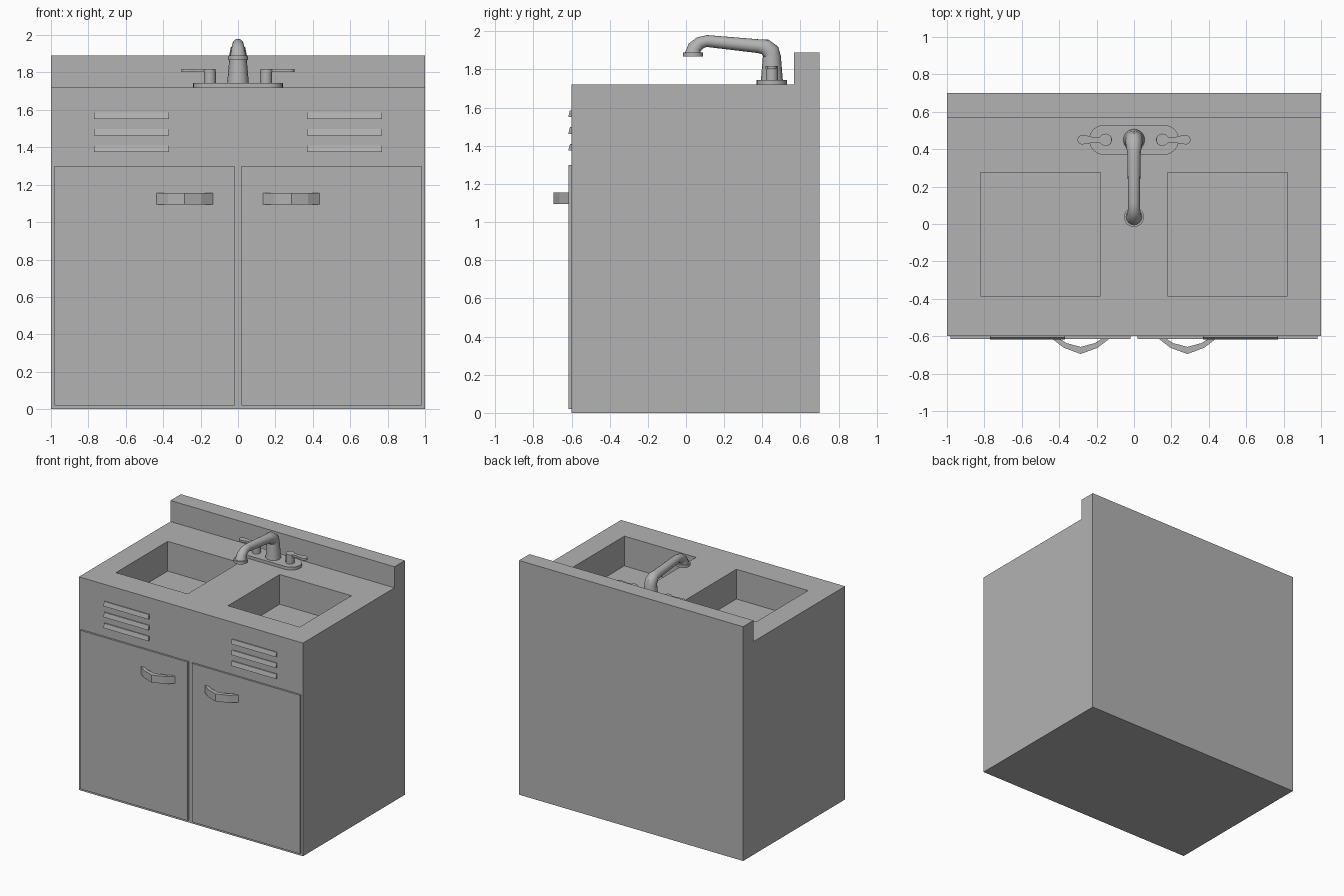
import bpy, bmesh, math
from mathutils import Vector

if "Cube" in bpy.data.objects:
    bpy.data.objects.remove(bpy.data.objects["Cube"], do_unlink=True)

# Single painted-metal grey
grey = bpy.data.materials.new("plain grey")
grey.use_nodes = True
colour = (0.45, 0.45, 0.45, 1)
grey.diffuse_color = colour
grey.node_tree.nodes["Principled BSDF"].inputs["Base Color"].default_value = colour


def finish(name, bm, smooth=False):
    bmesh.ops.recalc_face_normals(bm, faces=bm.faces)
    mesh = bpy.data.meshes.new(name)
    bm.to_mesh(mesh)
    bm.free()
    mesh.materials.append(grey)
    obj = bpy.data.objects.new(name, mesh)
    bpy.context.scene.collection.objects.link(obj)
    if smooth:
        bpy.ops.object.select_all(action="DESELECT")
        obj.select_set(True)
        bpy.context.view_layer.objects.active = obj
        bpy.ops.object.shade_smooth_by_angle(angle=math.radians(35))
    return obj


def loft(name, rings, smooth=False):
    """Skin a list of closed rings and cap both ends."""
    bm = bmesh.new()
    loops = [[bm.verts.new(p) for p in ring] for ring in rings]
    n = len(loops[0])
    for a, b in zip(loops, loops[1:]):
        for i in range(n):
            j = (i + 1) % n
            bm.faces.new((a[i], a[j], b[j], b[i]))
    bm.faces.new(loops[0])
    bm.faces.new(loops[-1])
    return finish(name, bm, smooth)


def extrude_x(name, profile, x0, x1):
    return loft(name, [[(x, y, z) for y, z in profile] for x in (x0, x1)])


def extrude_z(name, outline, z0, z1, smooth=False):
    return loft(name, [[(x, y, z) for x, y in outline] for z in (z0, z1)], smooth)


def box(name, x0, x1, y0, y1, z0, z1):
    return extrude_z(name, [(x0, y0), (x1, y0), (x1, y1), (x0, y1)], z0, z1)


def arc(cx, cy, r, start, end, steps):
    angles = [math.radians(start + (end - start) * i / steps) for i in range(steps + 1)]
    return [(cx + r * math.cos(a), cy + r * math.sin(a)) for a in angles]


TOP, FRONT = 1.72, -0.6

# Cabinet body with raised splashback
cabinet = extrude_x("cabinet", [(FRONT, 0), (0.7, 0), (0.7, 1.89), (0.567, 1.89),
                                (0.567, TOP), (FRONT, TOP)], -1, 1)

# Parts repeated on both sides
for side, s in (("left", 1), ("right", -1)):
    # Sunken basin
    cutter = box(side + "_basin_cutter", s * 0.18, s * 0.82, -0.385, 0.275, TOP - 0.24, TOP + 0.1)
    cutter.hide_render = True
    cut = cabinet.modifiers.new(side + "_basin", "BOOLEAN")
    cut.object, cut.operation, cut.solver = cutter, "DIFFERENCE", "EXACT"
    bpy.context.view_layer.objects.active = cabinet
    bpy.ops.object.modifier_apply(modifier=cut.name)
    bpy.data.objects.remove(cutter, do_unlink=True)

    # Door
    box(side + "_door", s * 0.018, s * 0.982, -0.615, FRONT, 0.02, 1.3)

    # Bowed door handle
    bow = [(0.13, -0.612), (0.195, -0.662), (0.285, -0.695), (0.375, -0.662), (0.44, -0.612),
           (0.4, -0.612), (0.36, -0.637), (0.285, -0.657), (0.21, -0.637), (0.17, -0.612)]
    extrude_z(side + "_door_handle", [(s * x, y) for x, y in bow], 1.095, 1.155)

    # Hooded vent louvres
    for i in range(3):
        z = 1.375 + i * 0.088
        hood = [(FRONT, z), (-0.617, z), (-0.608, z + 0.035), (FRONT, z + 0.035)]
        extrude_x(f"{side}_louvre_{i + 1}", hood, s * 0.37, s * 0.77)

    # Tap post and lever
    extrude_z(side + "_tap_post", arc(s * 0.15, 0.45, 0.032, 0, 345, 23), 1.742, 1.806, True)
    lever = (arc(0.152, 0.45, 0.033, 30, 330, 14) + [(0.215, 0.437), (0.25, 0.428)]
             + arc(0.277, 0.45, 0.025, -80, 80, 8) + [(0.25, 0.472), (0.215, 0.463)])
    extrude_z(side + "_tap_lever", [(s * x, y) for x, y in lever], 1.802, 1.819, True)

# Faucet base plate
extrude_z("faucet_plate", arc(0.16, 0.45, 0.08, -90, 90, 12) + arc(-0.16, 0.45, 0.08, 90, 270, 12),
          TOP - 0.005, 1.744, True)

# Spout swept along a side-on path of (y, z, radius)
path = [(0.45, 1.74, 0.058), (0.45, 1.87, 0.047), (0.445, 1.892, 0.047), (0.415, 1.918, 0.042),
        (0.38, 1.922, 0.036), (0.11, 1.949, 0.031), (0.075, 1.94, 0.033),
        (0.045, 1.915, 0.037), (0.037, 1.885, 0.044)]
rings = []
for i, (y, z, r) in enumerate(path):
    before, after = path[max(i - 1, 0)], path[min(i + 1, len(path) - 1)]
    along = Vector((0, after[0] - before[0], after[1] - before[1])).normalized()
    if i in (0, len(path) - 1):
        along = Vector((0, 0, 1 if i == 0 else -1))
    up = Vector((1, 0, 0)).cross(along)
    rings.append([Vector((r * c, y, z)) + up * (r * d) for c, d in arc(0, 0, 1, 0, 337.5, 15)])
loft("spout", rings, True)

# Spout nozzle ring
extrude_z("spout_nozzle", arc(0, 0.037, 0.053, 0, 345, 23), 1.868, 1.89, True)
